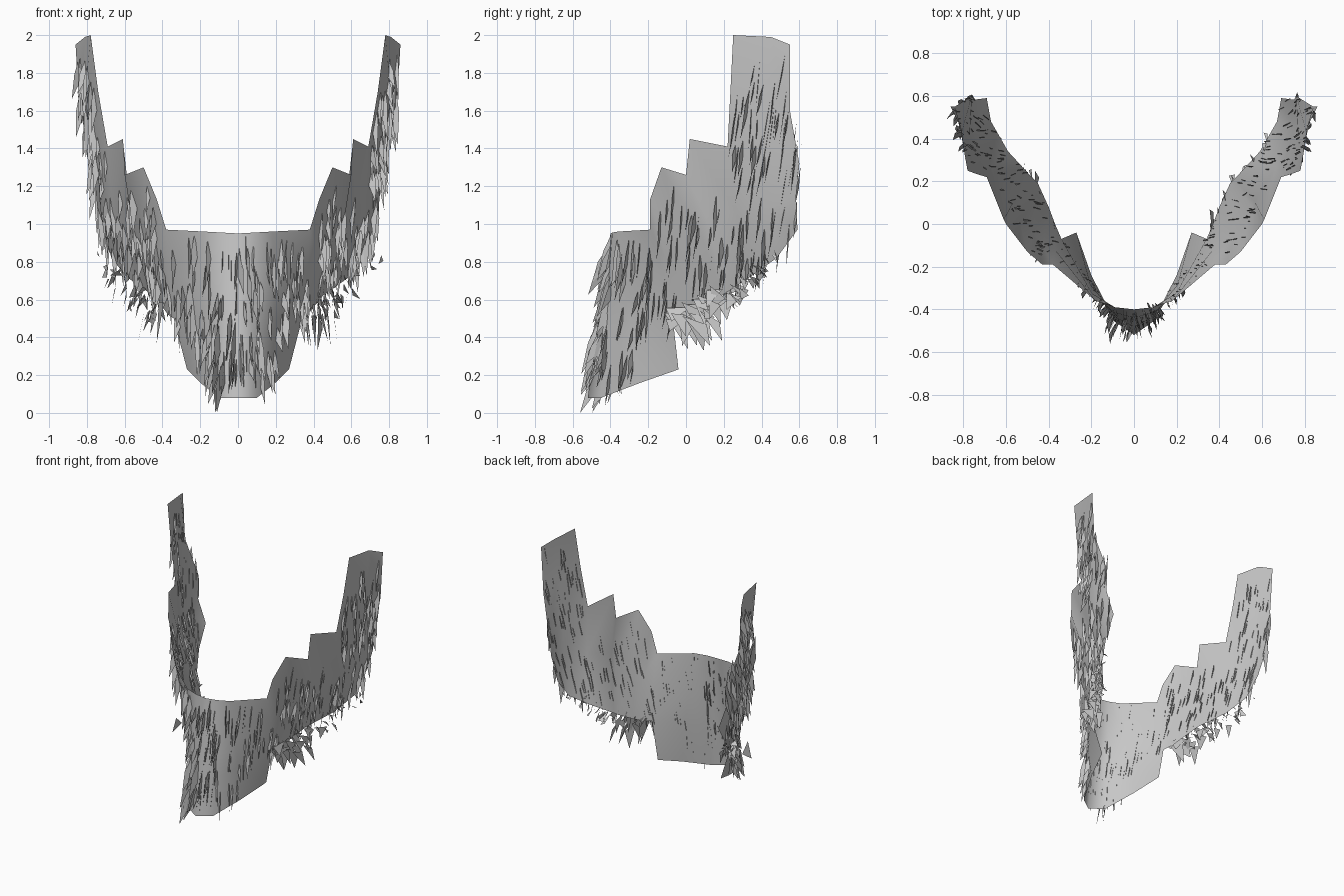
import bpy, bmesh, math, random
from mathutils import Vector as V

if "Cube" in bpy.data.objects:
    bpy.data.objects.remove(bpy.data.objects["Cube"])

random.seed(11)
grey = bpy.data.materials.new("plain grey")
grey.diffuse_color = (0.57, 0.57, 0.57, 1)
grey.use_nodes = True
grey.node_tree.nodes["Principled BSDF"].inputs["Base Color"].default_value = grey.diffuse_color


def finish(bm, name, smooth):
    me = bpy.data.meshes.new(name)
    bm.to_mesh(me)
    bm.free()
    me.materials.append(grey)
    for p in me.polygons:
        p.use_smooth = smooth
    ob = bpy.data.objects.new(name, me)
    bpy.context.collection.objects.link(ob)
    return ob


def bowed(top, bottom, rows, bow):
    # column of points from top to bottom, bowed outwards in the middle
    a, b = V(top), V(bottom)
    return [a.lerp(b, i / rows) + V((1, -0.5, 0)) * bow * math.sin(math.pi * i / rows)
            for i in range(rows + 1)]


def add_grid(bm, cols):
    vs = [[bm.verts.new(p) for p in c] for c in cols]
    for a, b in zip(vs, vs[1:]):
        for i in range(len(a) - 1):
            bm.faces.new((a[i], a[i + 1], b[i + 1], b[i]))


# Right half of the three shell regions
chin_cols = [bowed((0, -.40, .95), (0, -.52, .08), 3, 0),
             bowed((.09, -.39, .955), (.10, -.45, .08), 3, .005),
             bowed((.18, -.36, .96), (.20, -.24, .16), 3, .012),
             [V((.38, -.19, .97)), V((.37, -.12, .735)), V((.34, -.07, .50)), V((.27, -.04, .23))]]
jaw_ends = [((.43, -.19, 1.13), (.37, 0, .52)), ((.50, -.13, 1.30), (.40, .08, .56)),
            ((.60, 0, 1.26), (.45, .19, .62)), ((.61, .02, 1.45), (.47, .21, .635)),
            ((.69, .22, 1.41), (.59, .34, .72)), ((.77, .42, 1.36), (.67, .48, .82)),
            ((.76, .60, 1.32), (.69, .59, .97))]
jaw_cols = [chin_cols[3][:3]] + [bowed(t, b, 2, .025) for t, b in jaw_ends]
side_cols = [[V(p) for p in c] for c in (
    ((.78, .25, 2.0), (.74, .235, 1.70), (.69, .22, 1.41)),
    ((.81, .45, 1.99), (.81, .42, 1.68), (.77, .42, 1.36)),
    ((.86, .55, 1.95), (.84, .55, 1.60), (.76, .60, 1.32)))]

bm = bmesh.new()
for cols in (chin_cols, jaw_cols, side_cols):
    add_grid(bm, cols)
bmesh.ops.remove_doubles(bm, verts=bm.verts[:], dist=.001)
bmesh.ops.recalc_face_normals(bm, faces=bm.faces[:])
bm.normal_update()
if sum((f.normal.x - f.normal.y) * f.calc_area() for f in bm.faces) < 0:
    bmesh.ops.reverse_faces(bm, faces=bm.faces[:])
bm.normal_update()

# Sampling data for the strands
patches = [([v.co.copy() for v in f.verts], f.normal.copy(), f.calc_area()) for f in bm.faces]
shell = finish(bm, "beard_shell", True)
mirror = shell.modifiers.new("mirror", 'MIRROR')
mirror.use_clip = True


# Thin tapered strands that stand on edge across the shell
def strand(bm, root, n, length, width, side):
    down = V((random.uniform(-.03, .03), -.13 + random.uniform(-.07, .07), -1))
    down = (down - n * down.dot(n) * .6).normalized()
    across = (n + n.cross(down) * random.uniform(-.35, .35)).normalized()
    pts = [root - down * length * .5, root + across * width - down * length * .1,
           root + down * length * .5 + n * width * 1.5, root - across * width * .3]
    for p in pts:
        p.x *= side
        p.z = max(p.z, 0)
    bm.faces.new([bm.verts.new(p) for p in pts])


bm = bmesh.new()
for side in (1, -1):
    for quad, n, area in random.choices(patches, [p[2] for p in patches], k=210):
        u, v = random.random(), random.random()
        root = quad[0].lerp(quad[1], u).lerp(quad[3].lerp(quad[2], u), v)
        # keep the upper edge, the top of the sideburn and the low jaw corner clean
        if root.z > 1.8 or (root.y < .25 and root.z > 1.15) or (root.y > -.25 and root.z < .42):
            continue
        if root.y < -.15 and root.z > .84:
            continue
        strand(bm, root, n, random.uniform(.12, .30), random.uniform(.008, .034), side)
    # longer strands standing out at the front of the chin
    for k in range(14):
        t = random.uniform(.1, .88)
        root = chin_cols[0][0].lerp(chin_cols[0][3], t) + V((random.uniform(0, .12), 0, 0))
        root.y += root.x * .6
        strand(bm, root, V((.35, -.94, 0)), random.uniform(.15, .28), random.uniform(.02, .06), side)
strand(bm, V((-.09, -.48, .12)), V((-.3, -.95, 0)), .26, .05, 1)
finish(bm, "strands", False)

# Ragged tufts hanging below the jaw edge, largest towards the chin
jaw_edge = [c[-1] for c in jaw_cols]
bm = bmesh.new()
for side in (1, -1):
    for k in range(46):
        t = random.random() * (len(jaw_edge) - 2.01)
        i = int(t)
        base = jaw_edge[i].lerp(jaw_edge[i + 1], t - i)
        size = random.uniform(.5, 1.1) * (1.5 - .2 * t)
        out = random.uniform(0, .12)
        a = base + V((out, random.uniform(-.08, .02) * size, random.uniform(-.02, .07)))
        b = a + V((random.uniform(-.02, .03), .10 * size, random.uniform(-.07, .01)))
        c = a + V((random.uniform(-.02, .05), random.uniform(.0, .12) * size,
                   -random.uniform(.05, .17) * size))
        bm.faces.new([bm.verts.new((p.x * side, p.y, p.z)) for p in (a, b, c)])
finish(bm, "jaw_tufts", False)
